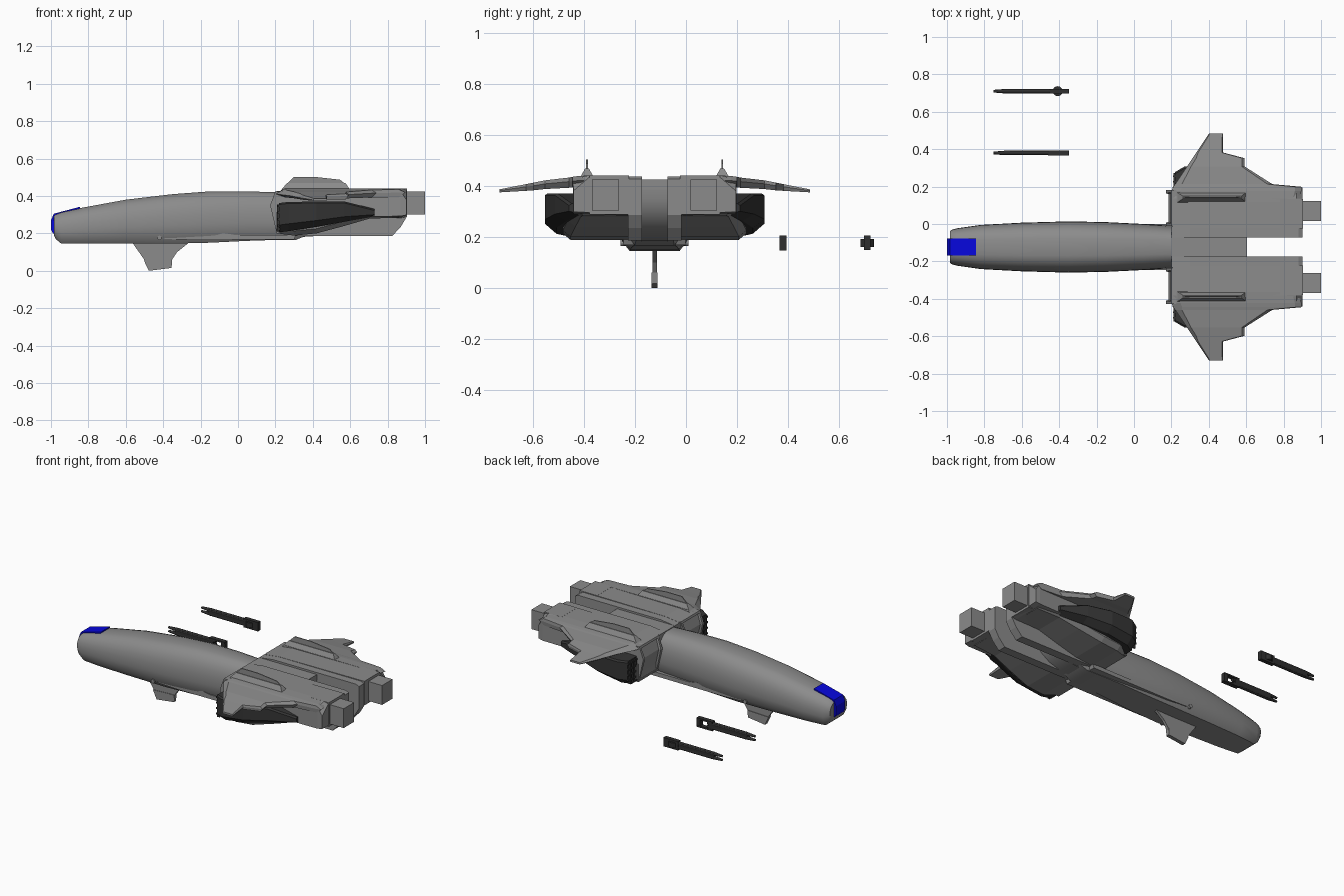
import bpy, bmesh, math

YC = -0.123  # centreline of the craft


def mat(name, r, g, b):
    m = bpy.data.materials.new(name)
    m.diffuse_color = (r, g, b, 1)
    return m


GREY = mat("hull grey", 0.26, 0.26, 0.26)
DARK = mat("dark pod grey", 0.035, 0.035, 0.035)
GUN = mat("gun black", 0.028, 0.028, 0.028)
BLUE = mat("canopy blue", 0.002, 0.002, 0.72)


def finish(bm, name, material, smooth=None):
    bmesh.ops.recalc_face_normals(bm, faces=bm.faces)
    me = bpy.data.meshes.new(name)
    bm.to_mesh(me)
    bm.free()
    me.materials.append(material)
    ob = bpy.data.objects.new(name, me)
    bpy.context.collection.objects.link(ob)
    if smooth:
        bpy.ops.object.select_all(action='DESELECT')
        ob.select_set(True)
        bpy.context.view_layer.objects.active = ob
        bpy.ops.object.shade_smooth_by_angle(angle=math.radians(smooth))
    return ob


def loft(name, rings, material, smooth=None):
    """Skin a list of equal-length rings and cap both ends."""
    bm = bmesh.new()
    vs = [[bm.verts.new(p) for p in r] for r in rings]
    n = len(rings[0])
    for a, b in zip(vs, vs[1:]):
        for i in range(n):
            j = (i + 1) % n
            bm.faces.new((a[i], a[j], b[j], b[i]))
    bm.faces.new(vs[0])
    bm.faces.new(vs[-1])
    return finish(bm, name, material, smooth)


def prism(name, profile, y0, y1, material, smooth=None):
    """Extrude an x-z profile across y."""
    return loft(name, [[(x, y, z) for x, z in profile] for y in (y0, y1)], material, smooth)


def box(name, x0, x1, y0, y1, z0, z1, material):
    return prism(name, [(x0, z0), (x1, z0), (x1, z1), (x0, z1)], y0, y1, material)


# Fuselage: flat belly, full sides, rounded back
def hull_ring(x, hw, zb, zt):
    h = zt - zb
    half = [(0.72, 0), (0.93, 0.14), (1, 0.36)]
    for k in range(1, 7):
        a = math.radians(90 * k / 7)
        half.append((math.cos(a) ** 0.72, 0.36 + 0.64 * math.sin(a) ** 0.8))
    pts = half + [(-u, v) for u, v in reversed(half)]
    return [(x, YC + u * hw, zb + v * h) for u, v in pts]


loft("fuselage", [hull_ring(*s) for s in (
    (-0.985, 0.085, 0.19, 0.295), (-0.975, 0.092, 0.17, 0.305), (-0.945, 0.1, 0.145, 0.317),
    (-0.82, 0.118, 0.145, 0.342), (-0.6, 0.13, 0.145, 0.383), (-0.35, 0.137, 0.145, 0.413),
    (-0.15, 0.133, 0.15, 0.428), (0.05, 0.123, 0.16, 0.428), (0.2, 0.113, 0.165, 0.423),
    (0.31, 0.108, 0.165, 0.42), (0.37, 0.1, 0.19, 0.42))], GREY, 35)

# Flat deck joining the nacelles, and the curved tail between them
box("rear_deck", 0.2, 0.605, YC - 0.11, YC + 0.11, 0.385, 0.424, GREY)
prism("tail", [(0.25, 0.41), (0.6, 0.41), (0.6, 0.35), (0.585, 0.3), (0.55, 0.25), (0.49, 0.21),
               (0.41, 0.185), (0.25, 0.175)], YC - 0.052, YC + 0.052, GREY, 35)

# Canopy strip wrapping over the nose
strip = [(-0.99, 0.2), (-1.0, 0.22), (-1.0, 0.27), (-0.985, 0.305), (-0.845, 0.342),
         (-0.845, 0.333), (-0.976, 0.296), (-0.984, 0.2)]
prism("canopy", strip, YC - 0.046, YC + 0.046, BLUE)

# Ventral fin
prism("ventral_fin", [(-0.565, 0.15), (-0.505, 0.065), (-0.475, 0.005), (-0.355, 0.016),
                      (-0.352, 0.06), (-0.325, 0.1), (-0.25, 0.16), (-0.25, 0.2), (-0.5, 0.2)],
      YC - 0.009, YC + 0.009, GREY)
prism("fin_tip", [(-0.477, 0.0), (-0.357, 0.015), (-0.354, 0.06), (-0.503, 0.055)],
      YC - 0.012, YC + 0.012, GREY)

for s, side in ((-1, "right"), (1, "left")):
    def Y(off):
        return YC + s * off

    # Belly strake and small round port
    prism(side + "_strake", [(-0.4, 0.17), (-0.3, 0.215), (-0.15, 0.215), (-0.02, 0.192),
                             (0.31, 0.192), (0.3, 0.167), (-0.25, 0.165)],
          Y(0.075), Y(0.122), GREY)
    ring = [(0.012 * math.cos(math.pi * k / 6), 0.012 * math.sin(math.pi * k / 6)) for k in range(12)]
    prism(side + "_port", [(-0.42 + a, 0.176 + b) for a, b in ring], Y(0.1), Y(0.133), GREY)

    # Inner keel web with a rounded tail
    prism(side + "_keel_web", [(0.205, 0.424), (0.3, 0.436), (0.88, 0.436), (0.9, 0.426), (0.9, 0.285),
                               (0.87, 0.235), (0.825, 0.186), (0.3, 0.186), (0.205, 0.21)],
          Y(0.05), Y(0.105), GREY)

    # Upper nacelle body with a sloped outer corner at the back
    def nac(x, o, zb, zt, zo):
        return [(x, Y(u), z) for u, z in ((0.1, zb), (0.1, zt), (0.258, zt), (o, zo), (o, zb + 0.01))]

    loft(side + "_nacelle", [nac(*t) for t in (
        (0.205, 0.305, 0.26, 0.425, 0.415), (0.3, 0.315, 0.275, 0.437, 0.428),
        (0.87, 0.32, 0.282, 0.441, 0.425), (0.9, 0.318, 0.288, 0.432, 0.38))], GREY)

    # Lower nacelle body, its underside ramping up toward the back
    def lower(x, o, zb):
        return [(x, Y(u), z) for u, z in ((0.09, 0.31), (0.09, zb), (o - 0.03, zb), (o, zb + 0.025), (o, 0.315))]

    loft(side + "_lower_body", [lower(*t) for t in (
        (0.207, 0.32, 0.2), (0.3, 0.36, 0.188), (0.42, 0.36, 0.2), (0.57, 0.34, 0.24),
        (0.7, 0.32, 0.278), (0.86, 0.31, 0.285))], GREY)

    # Exhaust housing and nozzle block
    box(side + "_exhaust_housing", 0.78, 0.903, Y(0.1), Y(0.256), 0.288, 0.441, GREY)
    box(side + "_nozzle", 0.89, 1.0, Y(0.14), Y(0.245), 0.302, 0.425, GREY)

    # Slanted intake frame with a recessed panel
    frame = prism(side + "_intake_frame", [(0.2, 0.425), (0.172, 0.35), (0.207, 0.2),
                                           (0.25, 0.2), (0.25, 0.425)], Y(0.112), Y(0.305), GREY)
    bm = bmesh.new()
    bm.from_mesh(frame.data)
    front = [f for f in bm.faces if f.normal.x < -0.8]
    bmesh.ops.inset_region(bm, faces=front, thickness=0.018, depth=0)
    bmesh.ops.inset_region(bm, faces=front, thickness=0.004, depth=-0.012)
    bm.to_mesh(frame.data)
    bm.free()

    # Drooping stepped wing, lofted along its span
    def wing(off, le, te, zt, th):
        c = te - le
        return [(le, Y(off), zt - th * 0.6), (le + 0.07 * c, Y(off), zt), (te - 0.05 * c, Y(off), zt),
                (te, Y(off), zt - th * 0.4), (te - 0.05 * c, Y(off), zt - th), (le + 0.07 * c, Y(off), zt - th)]

    loft(side + "_wing", [wing(*w) for w in (
        (0.24, 0.2, 0.88, 0.441, 0.05), (0.3, 0.2, 0.895, 0.438, 0.045), (0.322, 0.21, 0.895, 0.435, 0.042),
        (0.336, 0.22, 0.74, 0.432, 0.04), (0.43, 0.283, 0.592, 0.421, 0.034), (0.475, 0.313, 0.59, 0.412, 0.03),
        (0.505, 0.333, 0.477, 0.406, 0.026), (0.608, 0.402, 0.476, 0.386, 0.012))], GREY)

    # Dorsal ridge with a thin blade on top
    loft(side + "_ridge_base", [[(x0, Y(0.265 - w), z), (x1, Y(0.265 - w), z),
                                 (x1, Y(0.265 + w), z), (x0, Y(0.265 + w), z)]
                                for x0, x1, w, z in ((0.232, 0.598, 0.026, 0.435), (0.262, 0.575, 0.007, 0.468))], GREY)
    prism(side + "_ridge_blade", [(0.25, 0.455), (0.3, 0.502), (0.41, 0.502), (0.545, 0.487), (0.585, 0.455)],
          Y(0.262), Y(0.268), GREY)

    # Dark pod slung under the wing
    def pod(x, o, zb, zt):
        h = zt - zb
        return [(x, Y(u), z) for u, z in ((0.24, zb), (o - 0.045, zb), (o, zb + 0.25 * h),
                                          (o, zt - 0.008), (o - 0.01, zt), (0.24, zt))]

    loft(side + "_pod", [pod(*p) for p in (
        (0.218, 0.4, 0.205, 0.362), (0.27, 0.43, 0.212, 0.368), (0.42, 0.43, 0.235, 0.37),
        (0.57, 0.39, 0.262, 0.37), (0.73, 0.335, 0.29, 0.33))], DARK)

    # Grille bars across the pod mouth
    for k in range(4):
        z = 0.235 + 0.035 * k
        box(f"{side}_grille_bar_{k}", 0.211, 0.225, Y(0.305), Y(0.397), z, z + 0.012, DARK)
    for k in range(3):
        u = 0.315 + 0.03 * k
        box(f"{side}_grille_post_{k}", 0.208, 0.225, Y(u), Y(u + 0.008), 0.215, 0.355, DARK)


# Two detached twin-barrel guns
def barrel(name, y, z, x1):
    rings = []
    for x, r in ((-0.752, 0.007), (-0.69, 0.012), (x1, 0.012)):
        rings.append([(x, y + r * math.cos(math.pi * k / 4), z + r * math.sin(math.pi * k / 4)) for k in range(8)])
    loft(name, rings, GUN, 50)


G1, G2, GZ = 0.38, 0.71, 0.176
for k, dz in enumerate((-0.012, 0.012)):
    barrel(f"gun_a_barrel_{k}", G1, GZ + dz, -0.42)
    barrel(f"gun_b_barrel_{k}", G2, GZ + dz, -0.38)
for name, y in (("gun_a", G1), ("gun_b", G2)):
    box(name + "_barrel_shroud", -0.7, -0.44, y - 0.01, y + 0.01, GZ - 0.018, GZ + 0.018, GUN)

# First gun: open rectangular breech
for k, z in enumerate((0.147, 0.195)):
    box(f"gun_a_rail_{k}", -0.46, -0.35, G1 - 0.014, G1 + 0.014, z, z + 0.01, GUN)
for k, x in enumerate((-0.46, -0.375)):
    box(f"gun_a_block_{k}", x, x + 0.027, G1 - 0.013, G1 + 0.013, 0.15, 0.202, GUN)

# Second gun: round drum and rear block
drum = [(-0.408 + 0.027 * math.cos(math.pi * k / 6), G2 + 0.027 * math.sin(math.pi * k / 6)) for k in range(12)]
loft("gun_b_drum", [[(x, y, z) for x, y in drum] for z in (0.16, 0.192)], GUN)
box("gun_b_breech", -0.45, -0.348, G2 - 0.013, G2 + 0.013, 0.148, 0.204, GUN)
